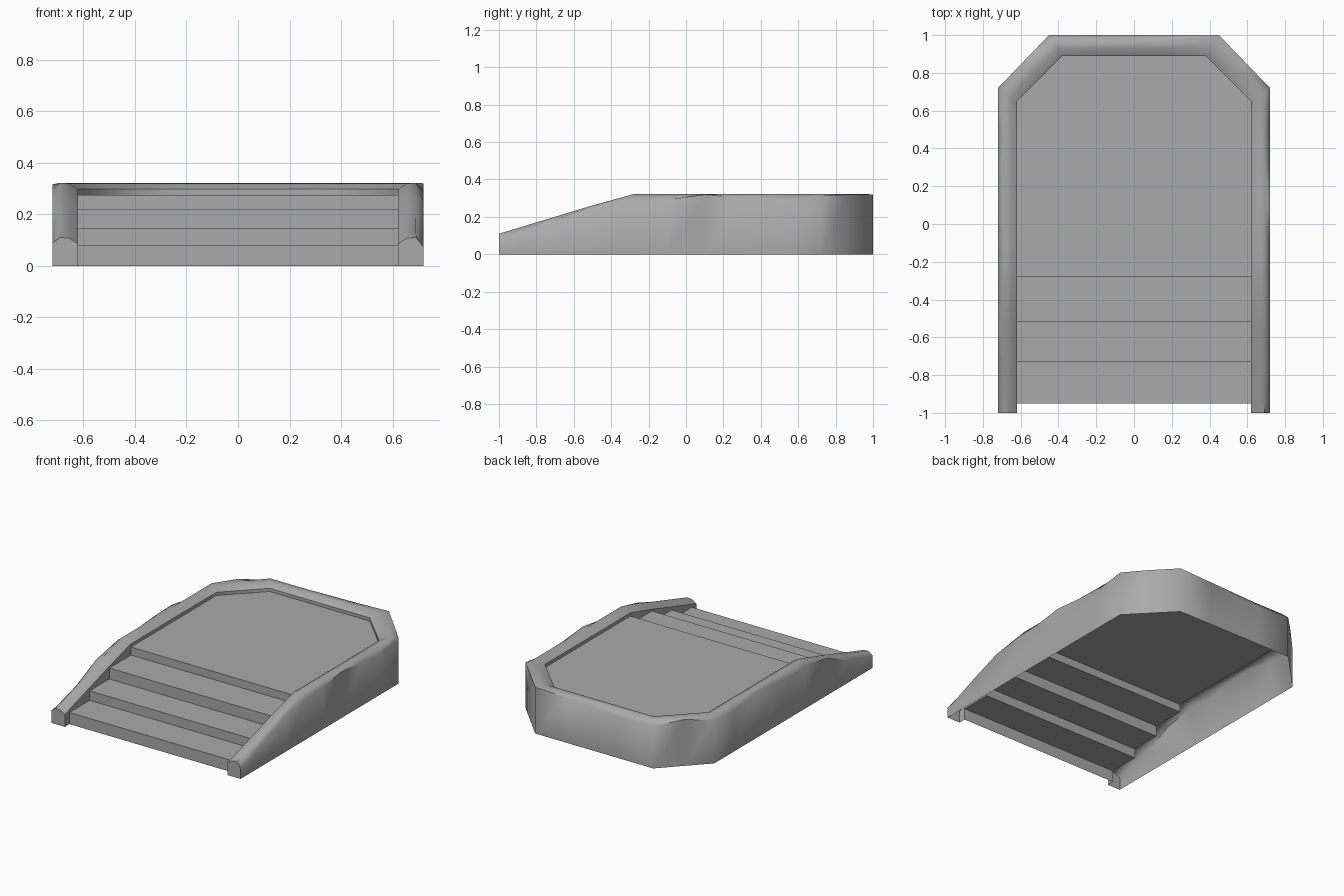
import bpy, bmesh, math

cube = bpy.data.objects.get("Cube")
if cube:
    bpy.data.objects.remove(cube, do_unlink=True)

grey = bpy.data.materials.new("stone_grey")
grey.use_nodes = True
colour = (0.4, 0.4, 0.4, 1)
grey.diffuse_color = colour
grey.node_tree.nodes["Principled BSDF"].inputs["Base Color"].default_value = colour

OUT, INN, FLOOR = 0.72, 0.62, 0.275


def finish(bm, name, angle):
    bmesh.ops.remove_doubles(bm, verts=bm.verts[:], dist=0.0005)
    bmesh.ops.dissolve_degenerate(bm, edges=bm.edges[:], dist=0.0005)
    mesh = bpy.data.meshes.new(name)
    bm.to_mesh(mesh)
    bm.free()
    mesh.materials.append(grey)
    ob = bpy.data.objects.new(name, mesh)
    bpy.context.collection.objects.link(ob)
    bpy.ops.object.select_all(action='DESELECT')
    ob.select_set(True)
    bpy.context.view_layer.objects.active = ob
    bpy.ops.object.shade_smooth_by_angle(angle=math.radians(angle))
    return ob


# Stair outline, front to back, as (y, z)
stairs = [(-0.95, 0), (-0.95, 0.08), (-0.73, 0.08), (-0.73, 0.145),
          (-0.515, 0.145), (-0.515, 0.22), (-0.28, 0.22), (-0.28, FLOOR)]

# Steps: the outline swept across the width
bm = bmesh.new()
rows = [[bm.verts.new((s * INN, y, z)) for s in (-1, 1)] for y, z in stairs]
for a, b in zip(rows, rows[1:]):
    bm.faces.new((a[0], a[1], b[1], b[0]))
finish(bm, "steps", 50)

# Platform: flat floor with clipped back corners
half = [(INN, -0.28), (INN, 0.65), (0.38, 0.89)]
outline = half + [(-x, y) for x, y in reversed(half)]
bm = bmesh.new()
bm.faces.new([bm.verts.new((x, y, FLOOR)) for x, y in outline])
finish(bm, "platform", 30)


# Rim: hollow rounded border, given by outer point, inner point and floor height
def section(outer, inner, floor):
    top = min(0.322, 0.11 + 0.303 * (outer[1] + 1))
    worn = 0.022 + 0.02 * math.sin(9 * outer[1] + 5 * outer[0])

    def at(t, z):
        return (outer[0] + (inner[0] - outer[0]) * t,
                outer[1] + (inner[1] - outer[1]) * t, z)
    return [at(0, 0), at(0, top - worn), at(0.3, top), at(0.65, top - 0.003),
            at(1, max(floor, top - 0.025)), at(1, floor)]


side = [(-1, 0)] + stairs + [(y, FLOOR) for y in (-0.1, 0.1, 0.3, 0.5)]
stations = [((OUT, y), (INN, y), z) for y, z in side]
stations += [((OUT, 0.72), (INN, 0.65), FLOOR),
             ((0.59, 0.855), (0.5, 0.77), FLOOR),
             ((0.45, 1), (0.38, 0.89), FLOOR),
             ((0.2, 1), (0.18, 0.89), FLOOR)]
stations += [((-o[0], o[1]), (-i[0], i[1]), z) for o, i, z in reversed(stations)]

bm = bmesh.new()
rings = [[bm.verts.new(p) for p in section(*s)] for s in stations]
for a, b in zip(rings, rings[1:]):
    for j in range(len(a) - 1):
        bm.faces.new((a[j], b[j], b[j + 1], a[j + 1]))
# Closed front ends
bm.faces.new(rings[0])
bm.faces.new(rings[-1][::-1])
finish(bm, "rim", 55)
